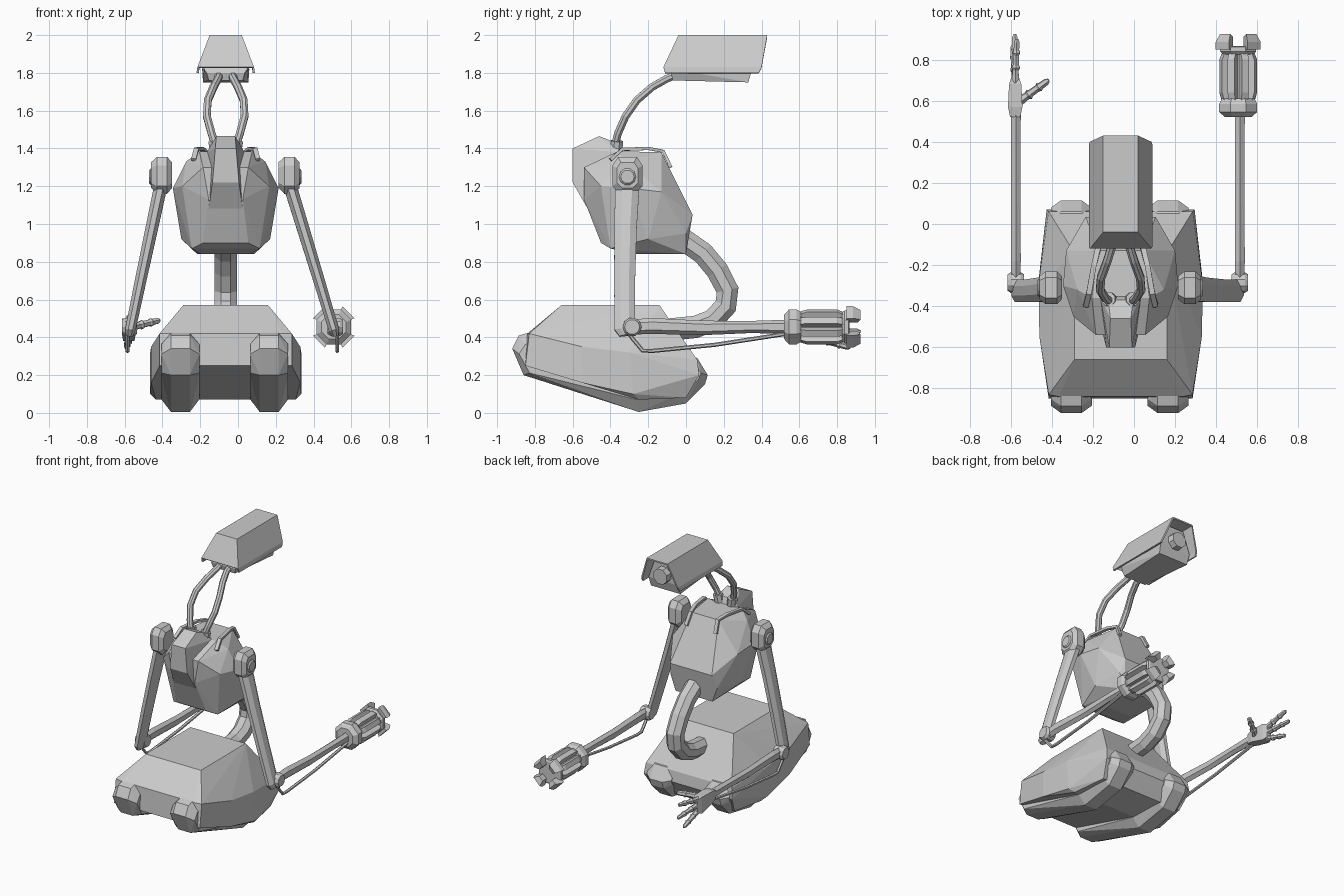
import bpy, bmesh, math
from mathutils import Vector

if "Cube" in bpy.data.objects:
    bpy.data.objects.remove(bpy.data.objects["Cube"])

C = -0.065  # x of the body's plane of symmetry


def finish(name, bm):
    bmesh.ops.recalc_face_normals(bm, faces=bm.faces[:])
    me = bpy.data.meshes.new(name)
    bm.to_mesh(me)
    bm.free()
    ob = bpy.data.objects.new(name, me)
    bpy.context.collection.objects.link(ob)
    return ob


def hull(name, pts):
    """Faceted solid around a set of points."""
    bm = bmesh.new()
    for p in pts:
        bm.verts.new(p)
    r = bmesh.ops.convex_hull(bm, input=bm.verts[:])
    junk = {g for g in r["geom_interior"] + r["geom_unused"] if isinstance(g, bmesh.types.BMVert)}
    bmesh.ops.delete(bm, geom=list(junk), context='VERTS')
    bmesh.ops.dissolve_limit(bm, angle_limit=0.03, verts=bm.verts[:], edges=bm.edges[:])
    return finish(name, bm)


def sym(half, cx=C):
    """Half-width points mirrored about cx."""
    return [(cx + s * x, y, z) for x, y, z in half for s in (-1, 1)]


def tube(name, path, radii, sides=8):
    """Loft along a path; radii are (across, thick) per point or one for all."""
    P = [Vector(p) for p in path]
    if not isinstance(radii, list):
        radii = [radii] * len(P)
    bm = bmesh.new()
    rings = []
    for i, p in enumerate(P):
        t = (P[min(i + 1, len(P) - 1)] - P[max(i - 1, 0)]).normalized()
        a = Vector((1, 0, 0))
        a = (a - t * a.dot(t)).normalized()
        b = t.cross(a)
        ra, rb = radii[i] if isinstance(radii[i], tuple) else (radii[i], radii[i])
        angs = [2 * math.pi * (k + 0.5) / sides for k in range(sides)]
        rings.append([bm.verts.new(p + a * ra * math.cos(w) + b * rb * math.sin(w)) for w in angs])
    for r0, r1 in zip(rings, rings[1:]):
        for k in range(sides):
            n = (k + 1) % sides
            bm.faces.new((r0[k], r0[n], r1[n], r1[k]))
    bm.faces.new(rings[0])
    bm.faces.new(rings[-1])
    return finish(name, bm)


def disc(name, x, y, z, r, half):
    """Bevelled disc with its axis along x."""
    pts = []
    for k in range(10):
        w = 2 * math.pi * k / 10
        for dx, f in ((-half, .8), (-half * .6, 1), (half * .6, 1), (half, .8)):
            pts.append((x + dx, y + r * f * math.cos(w), z + r * f * math.sin(w)))
    return hull(name, pts)


# Base body
hull("base_body", sym([
    (.225, -.66, .57), (.225, -.14, .57), (.35, -.83, .42), (.30, -.84, .42),
    (.35, .06, .28), (.36, .07, .20), (.395, -.55, .35), (.40, -.30, .32),
    (.40, -.28, .10), (.395, -.55, .16), (.35, -.85, .25), (.37, -.25, .07), (.33, .0, .08)]))

# Tracks: a narrow outer rim and a wider inset profile
rim = [(-.92, .34), (-.885, .41), (-.83, .425), (-.86, .20), (-.25, .005), (0, .05),
       (.10, .15), (.115, .20), (.06, .29), (-.2, .38)]
for side, x in (("left", -.305), ("right", .165)):
    pts = []
    for y, z in rim:
        iy, iz = -.4 + (y + .4) * .93, .24 + (z - .24) * .72
        for s in (-1, 1):
            pts += [(x + s * .05, y, z), (x + s * .1, iy, iz)]
    hull(side + "_track", pts)

# Waist tube
tube("waist", [(C, y, z) for y, z in ((-.1, .44), (.05, .455), (.14, .49), (.21, .565),
     (.22, .65), (.165, .755), (.09, .845), (-.06, .95))], .064)

# Torso shell, front crest and back straps
hull("torso", sym([
    (.13, -.26, .84), (.15, 0, .84), (.18, -.40, .87), (.12, -.45, .90), (.235, -.2, .92),
    (.17, .035, 1.05), (.19, .0, .95), (.11, -.13, 1.38), (.28, -.3, 1.19), (.265, -.13, 1.17),
    (.21, -.32, 1.33), (.14, -.36, 1.385), (.12, -.54, 1.30), (.23, -.45, 1.2), (.09, -.54, 1.13)]))
hull("front_crest", sym([
    (.055, -.6, 1.4), (.07, -.6, 1.22), (.05, -.46, 1.465), (.06, -.37, 1.43),
    (.09, -.52, 1.08), (.10, -.35, 1.38), (.10, -.4, 1.1)]))
for side, s in (("left", -1), ("right", 1)):
    tube(side + "_back_strap", [(C + s * x, y, z) for x, y, z in (
        (.17, -.40, 1.34), (.155, -.34, 1.395), (.13, -.2, 1.40), (.11, -.12, 1.385),
        (.12, -.08, 1.30))], (.018, .012), 4)
    # Neck tubes and their collars
    neck = [(.05, -.38, 1.40), (.075, -.36, 1.48), (.1, -.32, 1.57), (.095, -.26, 1.655),
            (.065, -.18, 1.725), (.04, -.1, 1.77), (.035, -.02, 1.80)]
    tube(side + "_neck_tube", [(C + s * x, y, z) for x, y, z in neck], .022)
    tube(side + "_neck_collar", [(C + s * .05, -.37, 1.38), (C + s * .06, -.365, 1.44)], .035)

# Head: hood open at the bottom and rear, with the camera body inside
bm = bmesh.new()
rows = []
for yt, ym, yb in ((-.04, -.12, -.11), (.43, .40, .385)):
    rows.append([bm.verts.new((C + x, y, z)) for x, y, z in (
        (-.155, yb, 1.80), (-.15, ym, 1.83), (-.085, yt, 2.0),
        (.085, yt, 2.0), (.15, ym, 1.83), (.155, yb, 1.80))])
for k in range(5):
    bm.faces.new((rows[0][k], rows[0][k + 1], rows[1][k + 1], rows[1][k]))
bm.faces.new(rows[0][1:5])
hood = finish("head_hood", bm)
mod = hood.modifiers.new("thickness", 'SOLIDIFY')
mod.thickness = .012
mod.offset = -1
hull("camera_body", sym([
    (.10, -.08, 1.80), (.09, -.07, 1.76), (.12, .33, 1.75), (.125, .35, 1.82),
    (.07, .35, 1.975), (.07, -.02, 1.975), (.115, -.07, 1.82)]))
tube("lens_ring", [(C, y, 1.87) for y in (.33, .395, .395, .37)], [.062, .058, .04, .036])

# Arms
for side, sx, ex in (("left", -.405, -.575), ("right", .27, .515)):
    o = -1 if ex < 0 else 1
    # Shoulder
    hull(side + "_shoulder", [(sx + dx, -.31 + y, z) for dx, k in ((-.055, .7), (-.025, 1), (.03, 1), (.055, .7))
         for y, z in ((-.05 * k, 1.26 + .095 * k), (.05 * k, 1.26 + .095 * k), (.08 * k, 1.26 + .05 * k),
                      (.08 * k, 1.26 - .06 * k), (.04 * k, 1.26 - .1 * k), (-.04 * k, 1.26 - .1 * k),
                      (-.08 * k, 1.26 - .06 * k), (-.08 * k, 1.26 + .05 * k))])
    disc(side + "_shoulder_cap", sx + o * .045, -.31, 1.25, .045, .02)
    # Upper arm
    d = ex - sx
    tube(side + "_upper_arm", [(sx + d * f, y, z) for f, y, z in (
        (0, -.31, 1.22), (.3, -.32, .98), (.65, -.325, .70), (.97, -.325, .44), (1, -.32, .41))],
        [(.038, .07), (.036, .064), (.033, .06), (.03, .058), (.02, .035)])
    disc(side + "_elbow", ex, -.285, .455, .05, .04)
    # Forearm and the rod below it
    tube(side + "_forearm", [(ex, y, z) for y, z in (
        (-.28, .455), (-.18, .46), (.1, .45), (.35, .455), (.53, .455))],
        [(.024, .04), (.028, .042), (.026, .038), (.026, .032), (.028, .038)], 6)
    tube(side + "_forearm_rod", [(ex + o * .01, y, z) for y, z in (
        (-.31, .43), (-.28, .39), (-.23, .33), (-.18, .328), (.15, .36), (.54, .42))], .011, 6)

# Left hand: flat palm, three jointed fingers and a thumb
X = -.578
hull("left_palm", [(X + s * w, y, z) for s in (-1, 1) for w, y, z in (
    (.025, .52, .49), (.025, .52, .42), (.035, .57, .50), (.035, .57, .41),
    (.03, .68, .50), (.03, .68, .38), (.018, .715, .49), (.018, .715, .39))])


def finger(name, a, b, r):
    a, b = Vector(a), Vector(b)
    fs = (0, .28, .34, .40, .62, .68, .74, .93, 1)
    rs = (1, .8, 1.1, .8, .75, 1, .75, .7, .35)
    tube(name, [a.lerp(b, f) for f in fs], [r * k for k in rs], 6)


for i, (z0, z1, y1, x1) in enumerate(((.48, .515, .90, -.57), (.44, .43, .925, -.58), (.395, .345, .87, -.59))):
    finger(f"left_finger_{i + 1}", (X, .69, z0), (x1, y1, z1), .021)
finger("left_thumb", (-.56, .595, .455), (-.415, .70, .49), .024)

# Right gripper: cuff, core, bars and jaws around a common axis
GX, GZ = .507, .455


def turned(name, prof, sides=8):
    tube(name, [(GX, y, GZ) for y, r in prof], [r for y, r in prof], sides)


def polar(w, r, t, y):
    return (GX + r * math.cos(w) - t * math.sin(w), y, GZ + r * math.sin(w) + t * math.cos(w))


turned("gripper_cuff", [(.52, .07), (.545, .10), (.585, .10), (.61, .085)])
turned("gripper_core", [(.60, .06), (.84, .06)])
turned("gripper_collar", [(.825, .08), (.84, .095), (.86, .095), (.865, .08)])
for i in range(8):
    w = math.pi * (i + .5) / 4
    hull(f"gripper_bar_{i + 1}", [polar(w, r, t, y) for t in (-.018, .018)
         for r, y in ((.05, .61), (.05, .84), (.08, .60), (.092, .64), (.092, .80), (.075, .84))])
for i in range(4):
    w = math.pi * (i + .5) / 2
    hull(f"gripper_jaw_{i + 1}", [polar(w, r, t, y) for s in (-1, 1)
         for r, t, y in ((.055, .02 * s, .85), (.11, .045 * s, .85), (.11, .045 * s, .885),
                         (.055, .02 * s, .91), (.09, .035 * s, .925))])
